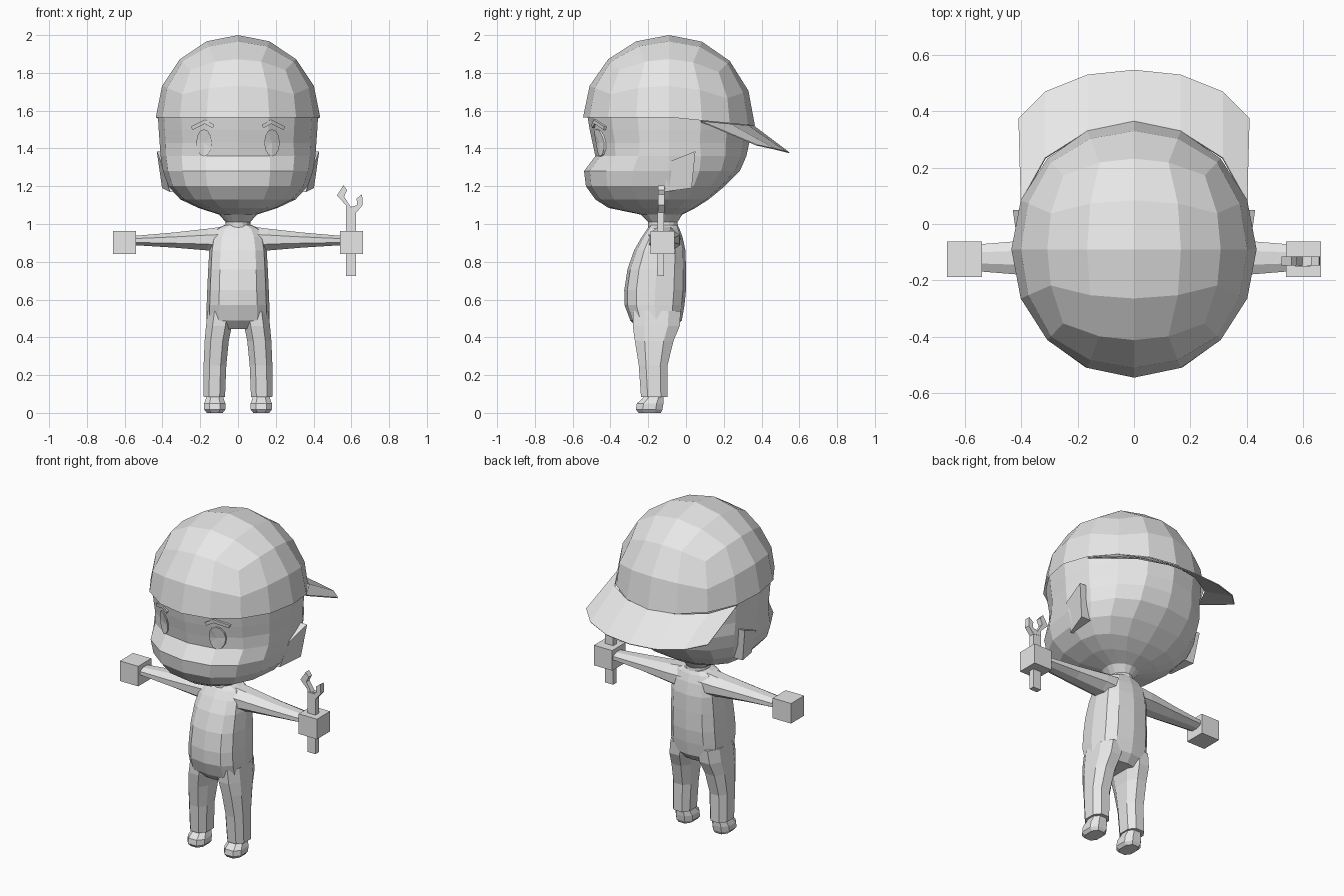
import bpy, bmesh, math
from mathutils import Vector
from mathutils.bvhtree import BVHTree

if "Cube" in bpy.data.objects:
    bpy.data.objects.remove(bpy.data.objects["Cube"])

grey = bpy.data.materials.new("plain_grey")
grey.diffuse_color = (0.8, 0.8, 0.8, 1)
grey.use_nodes = True
grey.node_tree.nodes["Principled BSDF"].inputs["Base Color"].default_value = grey.diffuse_color


def make(name, verts, faces, fix=True):
    """Flat-shaded grey object from points and faces."""
    me = bpy.data.meshes.new(name)
    me.from_pydata([tuple(v) for v in verts], [], faces)
    if fix:
        bm = bmesh.new()
        bm.from_mesh(me)
        bmesh.ops.recalc_face_normals(bm, faces=bm.faces)
        bm.to_mesh(me)
        bm.free()
    me.materials.append(grey)
    ob = bpy.data.objects.new(name, me)
    bpy.context.collection.objects.link(ob)
    return ob


def loft(name, rings):
    """Skin a list of equal-length rings and close both ends."""
    n = len(rings[0])
    verts = [p for r in rings for p in r]
    faces = [(i * n + j, i * n + (j + 1) % n, (i + 1) * n + (j + 1) % n, (i + 1) * n + j)
             for i in range(len(rings) - 1) for j in range(n)]
    faces += [tuple(range(n)), tuple(range(len(verts) - n, len(verts)))]
    return make(name, verts, faces)


def power(v, p):
    return math.copysign(abs(v) ** p, v) if abs(v) > 1e-6 else 0.0


def oval(cx, hw, yf, yb, z, n=12, p=1.0, cy=None, start=0.0):
    """Horizontal ring with separate front and back depths; low p is squarer."""
    cy = (yf + yb) / 2 if cy is None else cy
    ring = []
    for k in range(n):
        a = start + 2 * math.pi * k / n
        s = power(math.sin(a), p)
        y = cy + s * ((yb - cy) if s > 0 else (cy - yf))
        ring.append((cx + hw * power(math.cos(a), p), y, z))
    return ring


def box(name, lo, hi):
    ring = lambda z: [(lo[0], lo[1], z), (hi[0], lo[1], z), (hi[0], hi[1], z), (lo[0], hi[1], z)]
    return loft(name, [ring(lo[2]), ring(hi[2])])


# Head with muzzle and neck: z, half width, front, back, squareness, centre
head = loft("head", [oval(0, hw, yf, yb, z, 16, p, cy) for z, hw, yf, yb, p, cy in [
    (0.96, .068, -.20, -.04, 1, -.12),
    (1.01, .065, -.20, -.045, 1, -.12),
    (1.05, .10, -.24, -.02, 1, -.11),
    (1.085, .21, -.41, .05, .9, -.10),
    (1.13, .305, -.48, .12, .85, -.09),
    (1.20, .37, -.53, .205, .85, -.09),
    (1.28, .397, -.54, .285, .88, -.09),
    (1.36, .41, -.48, .32, .92, -.09),
    (1.43, .415, -.495, .335, 1, -.09),
    (1.50, .42, -.51, .345, 1, -.09),
    (1.59, .425, -.525, .345, 1, -.09)]])

# Cap dome: upper half of a rounded cube, rim dipping at the back
bm = bmesh.new()
bmesh.ops.create_cube(bm, size=2)
bmesh.ops.subdivide_edges(bm, edges=bm.edges[:], cuts=3, use_grid_fill=True)
bmesh.ops.delete(bm, geom=[v for v in bm.verts if v.co.z < -0.1], context='VERTS')
for v in bm.verts:
    d = Vector([math.tan(c * math.pi / 4) for c in v.co]).normalized()
    dip = 0.045 * max(d.y, 0) * (1 - d.z)
    v.co = (d.x * .435, -.09 + d.y * .455, 1.565 + d.z * .435 - dip)
me = bpy.data.meshes.new("cap_dome")
bm.to_mesh(me)
bm.free()
me.materials.append(grey)
bpy.context.collection.objects.link(bpy.data.objects.new("cap_dome", me))

# Cap bill at the back
half_in = [(.402, .08, 1.545), (.315, .235, 1.53), (.165, .33, 1.522)]
half_out = [(.41, .375, 1.42), (.315, .47, 1.40), (.165, .53, 1.385)]
full = lambda h, mid: h + [mid] + [(-x, y, z) for x, y, z in reversed(h)]
inner, outer = full(half_in, (0, .36, 1.52)), full(half_out, (0, .547, 1.38))
bill = make("cap_bill", inner + outer, [(i, i + 1, i + 8, i + 7) for i in range(6)])
bill.modifiers.new("thin", 'SOLIDIFY').thickness = 0.006

# Eyes and brows: thin plates laid on the face
tree = BVHTree.FromPolygons([v.co for v in head.data.vertices],
                            [p.vertices[:] for p in head.data.polygons])


def on_face(x, z, off):
    hit = tree.ray_cast(Vector((x, -2, z)), Vector((0, 1, 0)))[0]
    return (x, hit.y - off, z)


for s, side in ((1, "left"), (-1, "right")):
    pts = [(s * .18 + .041 * math.cos(k * math.pi / 6), 1.43 + .072 * math.sin(k * math.pi / 6))
           for k in range(12)]
    front = [on_face(x, z, .009) for x, z in pts + [(s * .18, 1.43)]]
    rim = [on_face(x, z, -.002) for x, z in pts]
    faces = [(k, (k + 1) % 12, 12) for k in range(12)]
    faces += [(k, (k + 1) % 12, 13 + (k + 1) % 12, 13 + k) for k in range(12)]
    make(side + "_eye", front + rim, faces)
    up = [(.125, 1.525), (.175, 1.553), (.25, 1.515)]
    low = [(.135, 1.508), (.175, 1.53), (.24, 1.498)]
    front = [on_face(s * x, z, .012) for x, z in up + low]
    back = [on_face(s * x, z, -.002) for x, z in up + low]
    make(side + "_brow", front + back,
         [(0, 1, 4, 3), (1, 2, 5, 4), (0, 1, 7, 6), (1, 2, 8, 7), (3, 4, 10, 9),
          (4, 5, 11, 10), (0, 3, 9, 6), (2, 5, 11, 8)])

    # Ear: wedge flaring outward toward the back
    ear = [(.36, -.115, 1.17), (.41, -.09, 1.33), (.43, .05, 1.385), (.402, .03, 1.19)]
    loft(side + "_ear", [[(s * x, y, z) for x, y, z in ear],
                         [(s * .28, y, z) for x, y, z in ear]])

    # Arm: tapered eight-sided sleeve running out to the hand
    rings = []
    for x, z0, z1, y0, y1 in [(.05, .84, .99, -.20, -.03), (.16, .86, .975, -.195, -.035),
                              (.34, .875, .955, -.185, -.055), (.55, .888, .937, -.168, -.072)]:
        rings.append([(s * x, (y0 + y1) / 2 + (y1 - y0) / 1.85 * math.cos(a),
                       (z0 + z1) / 2 + (z1 - z0) / 1.85 * math.sin(a))
                      for a in [math.pi / 8 + k * math.pi / 4 for k in range(8)]])
    loft(side + "_arm", rings)
    xs = sorted((s * .54, s * .663))
    box(side + "_hand", (xs[0], -.188, .84), (xs[1], -.062, .962))

    # Trouser leg: z, centre, half width, front, back
    loft(side + "_leg", [oval(s * cx, hw, yf, yb, z, 8, .8, None, math.pi / 8)
                         for z, cx, hw, yf, yb in [
        (.085, .125, .06, -.243, -.093),
        (.25, .122, .064, -.255, -.093),
        (.38, .113, .068, -.277, -.06),
        (.46, .101, .073, -.29, -.025),
        (.54, .09, .075, -.29, -.02)]])

    # Foot: low rounded shoe
    loft(side + "_foot", [oval(s * .123, hw, yf, yb, z, 8, .8, None, math.pi / 8)
                          for z, hw, yf, yb in [
        (0, .045, -.255, -.13), (.018, .06, -.27, -.12), (.05, .06, -.265, -.115),
        (.075, .05, -.235, -.115), (.10, .045, -.215, -.115)]])

# Torso with rounded belly: z, half width, front, back
loft("torso", [oval(0, hw, yf, yb, z, 12, .72) for z, hw, yf, yb in [
    (.445, .09, -.25, -.06),
    (.49, .166, -.295, -.022),
    (.57, .166, -.325, -.008),
    (.65, .163, -.327, 0),
    (.76, .158, -.31, 0),
    (.86, .152, -.275, -.003),
    (.93, .14, -.235, -.018),
    (.975, .115, -.205, -.035),
    (.995, .07, -.19, -.045)]])

# Wrench held in one hand
box("wrench_handle", (.572, -.150, .725), (.626, -.117, 1.09))
jaw = [(.572, 1.07), (.572, 1.10), (.523, 1.15), (.558, 1.205), (.578, 1.18), (.562, 1.145),
       (.597, 1.09), (.63, 1.10), (.628, 1.135), (.657, 1.157), (.66, 1.10), (.626, 1.06)]
loft("wrench_jaw", [[(x, y, z) for x, z in jaw] for y in (-.147, -.115)])
